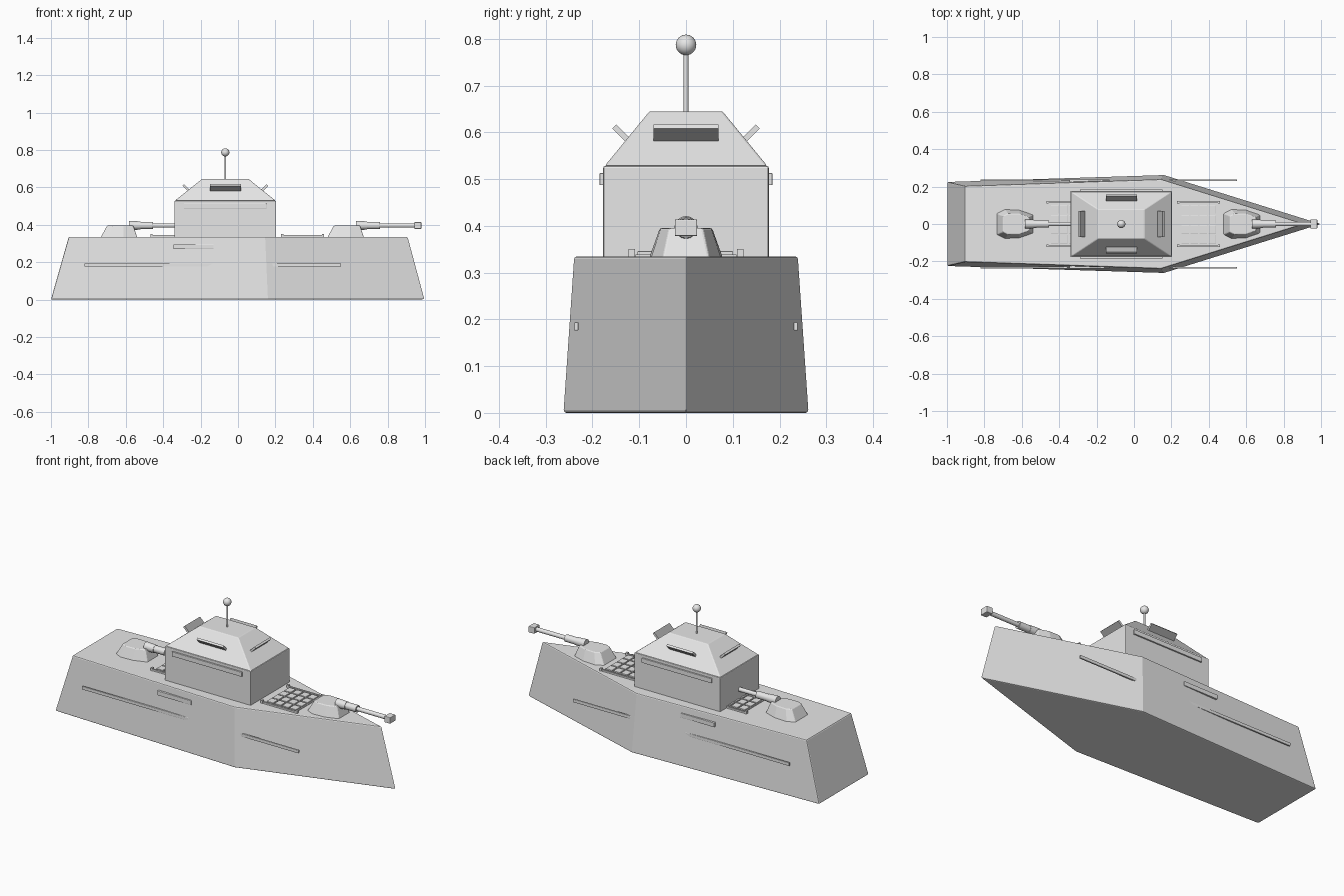
import bpy, bmesh, math
from mathutils import Matrix, Vector

if "Cube" in bpy.data.objects:
    bpy.data.objects.remove(bpy.data.objects["Cube"])


def material(name, v):
    m = bpy.data.materials.new(name)
    m.diffuse_color = (v, v, v, 1)
    m.use_nodes = True
    m.node_tree.nodes["Principled BSDF"].inputs["Base Color"].default_value = m.diffuse_color
    return m


GREY = material("plain_grey", 0.8)
DARK = material("visor_grey", 0.45)


def finish(name, bm, mat=GREY, bevel=0.0, smooth=False):
    bmesh.ops.recalc_face_normals(bm, faces=bm.faces)
    me = bpy.data.meshes.new(name)
    bm.to_mesh(me)
    bm.free()
    ob = bpy.data.objects.new(name, me)
    bpy.context.collection.objects.link(ob)
    me.materials.append(mat)
    if bevel:
        b = ob.modifiers.new("soft_edges", 'BEVEL')
        b.width, b.segments = bevel, 2
    if smooth:
        bpy.context.view_layer.objects.active = ob
        ob.select_set(True)
        bpy.ops.object.shade_smooth_by_angle(angle=math.radians(40))
        ob.select_set(False)
    return ob


def loft(name, low, high, z0, z1, bevel=0.004):
    """Solid between two outlines with equal point counts."""
    bm = bmesh.new()
    a = [bm.verts.new((x, y, z0)) for x, y in low]
    b = [bm.verts.new((x, y, z1)) for x, y in high]
    bm.faces.new(a)
    bm.faces.new(b)
    for i in range(len(a)):
        j = (i + 1) % len(a)
        bm.faces.new((a[i], a[j], b[j], b[i]))
    return finish(name, bm, bevel=bevel)


def add_box(bm, lo, hi):
    lo, hi = Vector(lo), Vector(hi)
    mat = Matrix.Translation((lo + hi) / 2) @ Matrix.Diagonal((*(hi - lo), 1))
    bmesh.ops.create_cube(bm, size=1, matrix=mat)


def box(name, lo, hi, bevel=0.002):
    bm = bmesh.new()
    add_box(bm, lo, hi)
    return finish(name, bm, bevel=bevel)


def rod(name, start, end, r0, r1, n=16):
    start, end = Vector(start), Vector(end)
    d = end - start
    rot = d.to_track_quat('Z', 'Y').to_matrix().to_4x4()
    bm = bmesh.new()
    bmesh.ops.create_cone(bm, cap_ends=True, segments=n, radius1=r0, radius2=r1,
                          depth=d.length, matrix=Matrix.Translation((start + end) / 2) @ rot)
    return finish(name, bm, smooth=True)


def mirrored(half):
    return half + [(x, -y) for x, y in reversed(half) if y > 0]


def rect(cx, hx, hy):
    return [(cx - hx, -hy), (cx + hx, -hy), (cx + hx, hy), (cx - hx, hy)]


DECK = 0.333
CX = -0.068  # cabin centre

# Hull
loft("hull", mirrored([(-1, 0.225), (0.16, 0.262), (1, 0)]),
     mirrored([(-0.905, 0.203), (0.145, 0.239), (0.91, 0)]), 0, DECK + 0.002, 0.006)

# Cabin and sloped roof
loft("cabin", rect(CX, 0.272, 0.177), rect(CX, 0.272, 0.177), DECK - 0.01, 0.528)
loft("roof", rect(CX, 0.27, 0.174), rect(CX, 0.124, 0.078), 0.528, 0.645)

# Side strips on hull and cabin
for s, side in ((-1, "right"), (1, "left")):
    def strip(name, x0, x1, y0, y1, z0, z1):
        box(f"{name}_{side}", (x0, min(s * y0, s * y1), z0), (x1, max(s * y0, s * y1), z1))
    strip("hull_rail", -0.82, 0.55, 0.23, 0.239, 0.176, 0.194)
    strip("hull_plate", -0.345, -0.13, 0.205, 0.238, 0.27, 0.295)
    strip("cabin_strip", -0.29, 0.152, 0.17, 0.185, 0.487, 0.513)

# Visors standing out from each roof slope
for k in range(4):
    half, off = ((0.083, 0.138), (0.07, 0.21))[k % 2]
    bm = bmesh.new()
    add_box(bm, (-half, -0.022, -0.006), (half, 0.022, 0.006))
    ob = finish(f"visor_{k + 1}", bm)
    ob.data.materials.append(DARK)
    for f in ob.data.polygons:
        if abs(f.normal.z) > 0.9:
            f.material_index = 1
    ob.data.transform(Matrix.Translation((CX, 0, 0.597)) @ Matrix.Rotation(k * math.pi / 2, 4, 'Z')
                      @ Matrix.Translation((0, off, 0)) @ Matrix.Rotation(math.radians(45), 4, 'X'))

# Antenna
rod("antenna_mast", (CX, 0, 0.64), (CX, 0, 0.775), 0.005, 0.005, 12)
bm = bmesh.new()
bmesh.ops.create_uvsphere(bm, u_segments=24, v_segments=14, radius=0.022,
                          matrix=Matrix.Translation((CX, 0, 0.787)))
finish("antenna_ball", bm, smooth=True)

# Tiled deck hatches with side rails
for name, x0 in (("front", 0.23), ("rear", -0.468)):
    box(f"{name}_hatch_base", (x0 + 0.02, -0.108, DECK - 0.01), (x0 + 0.215, 0.108, DECK + 0.006), 0)
    bm = bmesh.new()
    for i in range(4):
        for j in range(4):
            x, y = x0 + 0.024 + i * 0.048, -0.104 + j * 0.053
            add_box(bm, (x, y, DECK), (x + 0.041, y + 0.046, DECK + 0.013))
    finish(f"{name}_hatch_tiles", bm, bevel=0.002)
    bm = bmesh.new()
    for s in (-1, 1):
        add_box(bm, (x0, s * 0.116 - 0.005, DECK - 0.005), (x0 + 0.23, s * 0.116 + 0.005, DECK + 0.011))
        for x in (x0, x0 + 0.218):
            add_box(bm, (x, s * 0.116 - 0.007, DECK - 0.005), (x + 0.012, s * 0.116 + 0.007, DECK + 0.018))
    finish(f"{name}_hatch_rails", bm)

# Two gun turrets, both aiming forward
for name, dx in (("front", 0), ("rear", -1.212)):
    low = mirrored([(0.476 + dx, 0.058), (0.52 + dx, 0.08), (0.60 + dx, 0.076), (0.675 + dx, 0.05)])
    high = mirrored([(0.512 + dx, 0.043), (0.54 + dx, 0.056), (0.60 + dx, 0.054), (0.652 + dx, 0.036)])
    loft(f"{name}_turret", low, high, DECK - 0.005, 0.395)
    gz = 0.396
    rod(f"{name}_gun_collar", (0.63 + dx, 0, gz), (0.69 + dx, 0, gz), 0.025, 0.022)
    rod(f"{name}_gun_sleeve", (0.68 + dx, 0, gz), (0.758 + dx, 0, gz), 0.02, 0.02)
    rod(f"{name}_gun_barrel", (0.75 + dx, 0, gz), (0.95 + dx, 0, gz), 0.012, 0.012)
    box(f"{name}_gun_muzzle", (0.943 + dx, -0.024, gz - 0.018), (0.98 + dx, 0.024, gz + 0.018), 0.003)
